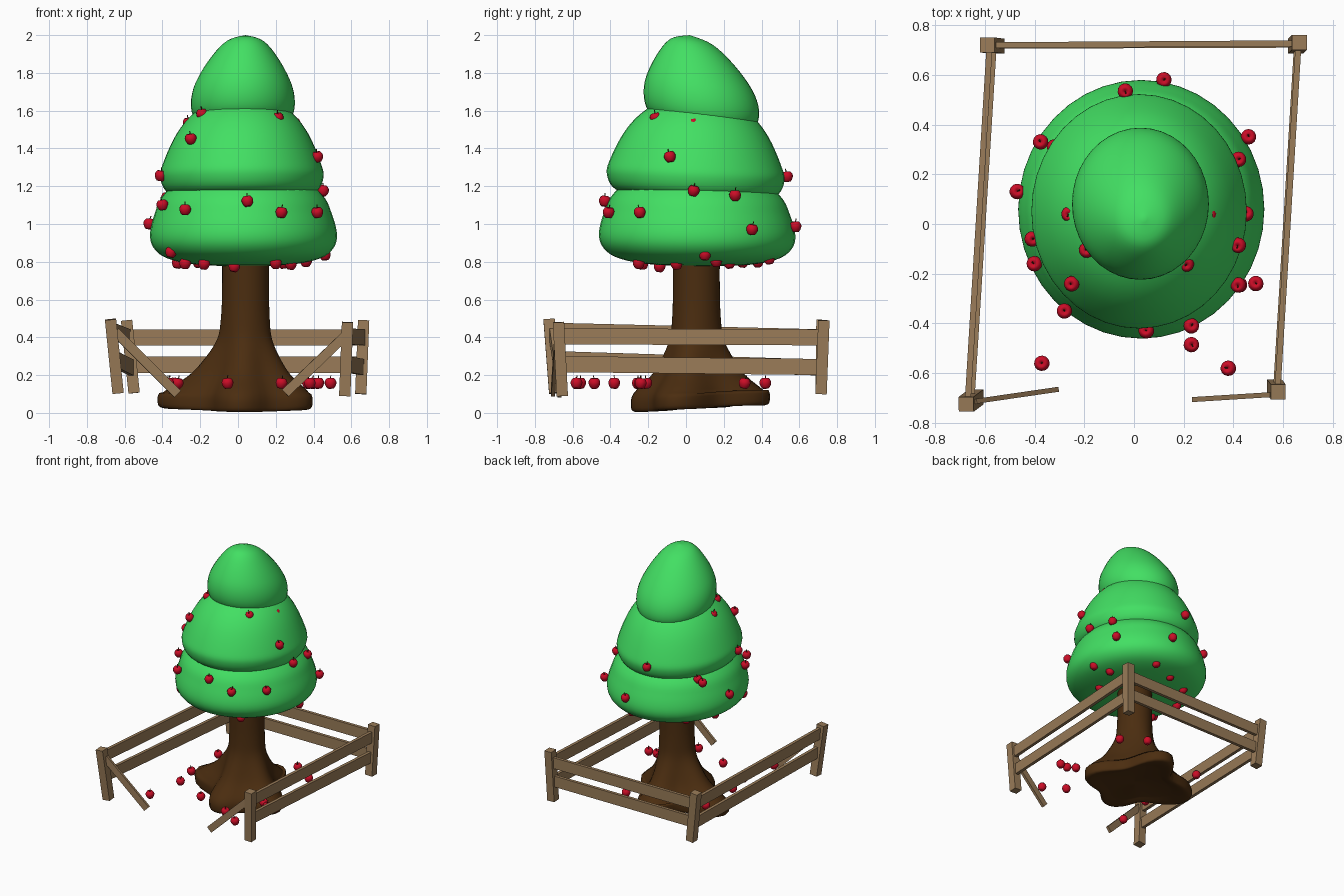
import bpy
import bmesh
import math
import random
from mathutils import Vector, Matrix

random.seed(4)
cube = bpy.data.objects.get("Cube")
if cube:
    bpy.data.objects.remove(cube, do_unlink=True)


def material(name, colour):
    mat = bpy.data.materials.new(name)
    mat.use_nodes = True
    mat.diffuse_color = (*colour, 1)
    mat.node_tree.nodes["Principled BSDF"].inputs["Base Color"].default_value = (*colour, 1)
    return mat


LEAF = material("leaf green", (0.055, 0.74, 0.125))
BARK = material("dark bark", (0.07, 0.026, 0.005))
APPLE = material("apple red", (0.6, 0.004, 0.02))
WOOD = material("fence wood", (0.32, 0.2, 0.098))


def smooth_points(points, steps):
    """Catmull-Rom curve through the points."""
    points = [Vector(p) for p in points]
    padded = [points[0]] + points + [points[-1]]
    curve = []
    for a, b, c, d in zip(padded, padded[1:], padded[2:], padded[3:]):
        for i in range(steps):
            t = i / steps
            curve.append(b + (c - a) * t / 2 + (a * 2 - b * 5 + c * 4 - d) * t * t / 2
                         + (b * 3 - a - c * 3 + d) * t ** 3 / 2)
    return curve + [points[-1]]


def add_rings(bm, rings, segments, place):
    """Skin a stack of rings; place(ring, angle) gives each point."""
    angles = [math.tau * i / segments for i in range(segments)]
    loops = [[bm.verts.new(place(ring, a)) for a in angles] for ring in rings]
    for low, high in zip(loops, loops[1:]):
        for i in range(segments):
            j = (i + 1) % segments
            bm.faces.new((low[i], low[j], high[j], high[i]))
    bmesh.ops.remove_doubles(bm, verts=bm.verts[:], dist=0.0005)
    bmesh.ops.recalc_face_normals(bm, faces=bm.faces[:])


def finish(name, bm, *mats, smooth=True):
    mesh = bpy.data.meshes.new(name)
    bm.to_mesh(mesh)
    bm.free()
    for mat in mats:
        mesh.materials.append(mat)
    for face in mesh.polygons:
        face.use_smooth = smooth
    return add_object(name, mesh)


def add_object(name, mesh):
    obj = bpy.data.objects.new(name, mesh)
    bpy.context.collection.objects.link(obj)
    return obj


# Foliage: three leaning rounded tiers, profile points are (radius, height)
def foliage(name, profile, base, peak, size, slope):
    bottom, top = profile[0][1], profile[-1][1]
    base, peak = Vector(base), Vector(peak)

    def place(ring, angle):
        r = max(ring[0], 0)
        centre = base.lerp(peak, ((ring[1] - bottom) / (top - bottom)) ** 2)
        dy = r * size[1] * math.sin(angle)
        return (centre.x + r * size[0] * math.cos(angle), centre.y + dy, ring[1] + slope * dy)

    bm = bmesh.new()
    add_rings(bm, smooth_points(profile, 5), 40, place)
    finish(name, bm, LEAF)


foliage("lower_foliage",
        [(0, 0.775), (0.5, 0.785), (0.8, 0.815), (0.95, 0.865), (1, 0.94),
         (0.95, 1.05), (0.84, 1.16), (0.5, 1.3), (0, 1.36)],
        (0.03, 0.06), (0.02, 0.05), (0.495, 0.52), -0.01)
foliage("middle_foliage",
        [(0, 1.14), (0.6, 1.14), (0.9, 1.165), (1, 1.245), (0.96, 1.33),
         (0.81, 1.475), (0.62, 1.58), (0.35, 1.66), (0, 1.69)],
        (0.02, 0.05), (0.03, 0.07), (0.432, 0.47), -0.045)
foliage("top_foliage",
        [(0, 1.53), (0.6, 1.53), (0.9, 1.55), (1, 1.63), (0.93, 1.74),
         (0.67, 1.87), (0.36, 1.966), (0, 2)],
        (0.025, 0.085), (0.04, 0.02), (0.275, 0.305), -0.14)


# Trunk: four root lobes as (direction in degrees, reach); rings are (spread, height)
ROOTS = [(172, 0.47), (263, 0.35), (338, 0.375), (88, 0.39)]
TRUNK_R, VALLEY = 0.124, 0.22


def trunk_point(ring, angle):
    spread, z = ring
    reach = VALLEY
    for direction, length in ROOTS:
        lobe = max(0, math.cos(angle - math.radians(direction))) ** 7
        reach += (length - VALLEY) * lobe
    r = max(0, TRUNK_R + spread * (reach - TRUNK_R)) if z > 0.03 or spread > 0 else 0
    lift = 0.035 * (1 - math.sin(angle + math.pi)) / 2 if z < 0.1 else 0
    return (0.04 + r * math.cos(angle), 0.055 + r * math.sin(angle), z + lift)


bm = bmesh.new()
trunk_rings = smooth_points([(0.45, 0.02), (0.9, 0.005), (1, 0.04), (0.93, 0.105), (0.53, 0.195),
                             (0.29, 0.28), (0.08, 0.39), (0.02, 0.5), (0, 0.65), (0, 0.85)], 4)
add_rings(bm, [Vector((-1, 0.02))] + trunk_rings, 48, trunk_point)
finish("trunk", bm, BARK)


# Fence: every bar is a box between two points
def bar(name, start, end, width, thick, reference=(0, 0, 1)):
    start, end = Vector(start), Vector(end)
    along = (end - start).normalized()
    side = along.cross(Vector(reference)).normalized()
    up = side.cross(along)
    frame = Matrix((side * thick, up * width, along * (end - start).length)).transposed().to_4x4()
    bm = bmesh.new()
    bmesh.ops.create_cube(bm, size=1, matrix=Matrix.Translation((start + end) / 2) @ frame)
    bmesh.ops.recalc_face_normals(bm, faces=bm.faces[:])
    finish(name, bm, WOOD, smooth=False)


POSTS = {
    "front_right": ((-0.635, -0.695, 0.105), (-0.675, -0.725, 0.495)),
    "back_right": ((-0.55, 0.715, 0.105), (-0.59, 0.72, 0.49)),
    "back_left": ((0.65, 0.715, 0.1), (0.665, 0.73, 0.49)),
    "front_left": ((0.565, -0.655, 0.09), (0.58, -0.675, 0.48)),
}
for name, (foot, head) in POSTS.items():
    bar(name + "_post", foot, head, 0.06, 0.06, (0, 1, 0))


def on_post(name, z):
    foot, head = (Vector(p) for p in POSTS[name])
    return foot.lerp(head, (z - foot.z) / (head.z - foot.z))


# Rails: post, post, then end heights of the upper and lower rail
RAILS = [
    ("right", "front_right", "back_right", (0.435, 0.4), (0.285, 0.24)),
    ("back", "back_right", "back_left", (0.4, 0.4), (0.255, 0.255)),
    ("left", "front_left", "back_left", (0.405, 0.4), (0.258, 0.243)),
]
for side, first, last, *heights in RAILS:
    for level, (z1, z2) in zip(("upper", "lower"), heights):
        bar(f"{side}_{level}_rail", on_post(first, z1), on_post(last, z2), 0.085, 0.024)

# Broken boards hanging at the front gap
bar("right_broken_board", (-0.65, -0.715, 0.43), (-0.32, -0.667, 0.1), 0.05, 0.02)
bar("left_broken_board", (0.57, -0.685, 0.41), (0.25, -0.705, 0.105), 0.05, 0.02)


# Apples: one shared mesh with a dimpled body and a stem
def around(ring, angle):
    return (ring[0] * math.cos(angle), ring[0] * math.sin(angle), ring[1])


bm = bmesh.new()
add_rings(bm, smooth_points([(0, -0.025), (0.016, -0.027), (0.028, -0.01), (0.031, 0.009),
                             (0.02, 0.027), (0.008, 0.025), (0, 0.018)], 2), 14, around)
body = set(bm.faces)
bmesh.ops.create_cone(bm, cap_ends=True, segments=6, radius1=0.002, radius2=0.003, depth=0.026,
                      matrix=Matrix.Translation((0.002, 0, 0.03)) @ Matrix.Rotation(0.25, 4, "Y"))
for face in bm.faces:
    face.material_index = 0 if face in body else 1
first_apple = finish("ground_apple", bm, APPLE, BARK)
apple_mesh = first_apple.data
bpy.data.objects.remove(first_apple)


def apple(name, position):
    obj = add_object(name, apple_mesh)
    obj.location = position
    obj.rotation_euler = (random.uniform(-0.2, 0.2), random.uniform(-0.2, 0.2), random.uniform(0, 6))


UPPER = [(0.3, 0.04, 1.53), (0.21, -0.16, 1.56), (-0.26, 0.04, 1.535), (-0.19, -0.105, 1.58),
         (-0.25, -0.24, 1.45), (0.42, -0.085, 1.355), (-0.41, -0.06, 1.255), (-0.035, 0.535, 1.25)]
LOWER = [(0.45, 0.04, 1.175), (0.42, 0.26, 1.15), (0.05, -0.43, 1.12), (0.23, -0.41, 1.06),
         (0.42, -0.245, 1.06), (0.46, 0.35, 0.97), (0.12, 0.58, 0.985), (-0.47, 0.13, 1),
         (-0.4, -0.16, 1.1), (-0.28, -0.35, 1.075), (-0.32, 0.31, 1.145), (-0.375, 0.33, 1.14),
         (0.46, 0.1, 0.835), (-0.355, -0.2, 0.85)]
UNDER = [(-0.32, 0.1), (-0.28, -0.14), (-0.21, 0.3), (-0.18, -0.23), (-0.02, 0.38), (0.2, -0.25),
         (0.24, 0.23), (0.28, -0.05), (0.36, 0.16), (0.16, 0.44), (-0.02, -0.14)]
GROUND = [(-0.37, -0.56), (-0.32, -0.255), (-0.355, -0.07), (-0.36, 0.27), (-0.055, -0.38),
          (0.23, -0.485), (0.38, -0.58), (0.425, -0.245), (0.49, -0.24), (0.37, -0.21),
          (0.225, 0.42), (0.395, 0.31)]
for spot in UPPER + LOWER:
    apple("hanging_apple", spot)
for x, y in UNDER:
    apple("underside_apple", (x, y, 0.77 + 0.2 * (x * x + y * y)))
for x, y in GROUND:
    apple("ground_apple", (x, y, 0.156))
